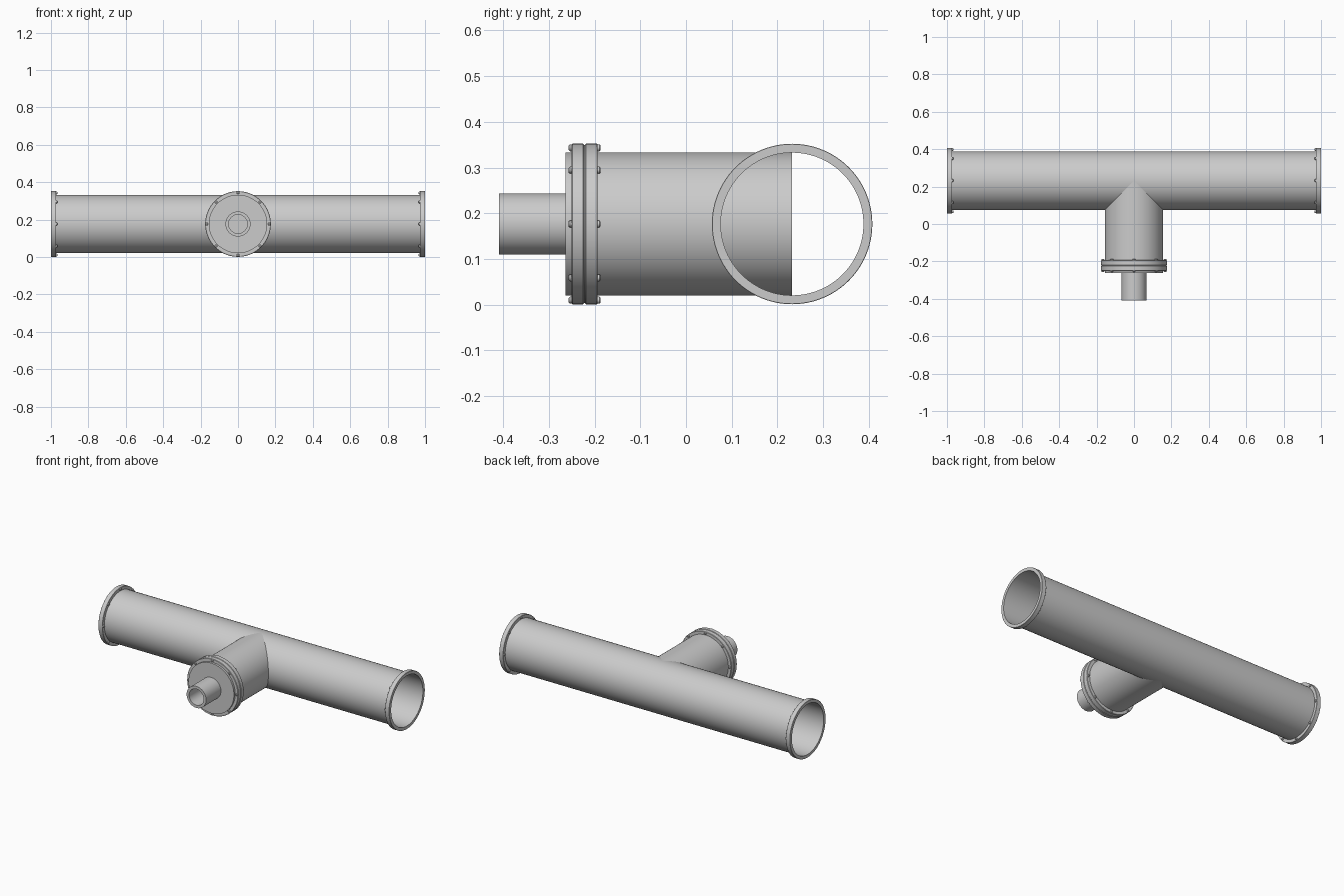
import bpy, math
from mathutils import Matrix, Vector

if "Cube" in bpy.data.objects:
    bpy.data.objects.remove(bpy.data.objects["Cube"])

CY, CZ = 0.232, 0.1765       # centre of the main pipe
R_PIPE, R_FLANGE = 0.156, 0.1755
X, Y = Vector((1, 0, 0)), Vector((0, 1, 0))


def lathe(name, profiles, origin, axis, seg=96, closed=True):
    """Revolve (distance along axis, radius) profiles around an axis."""
    side = axis.cross(Vector((0, 0, 1))).normalized()
    up = side.cross(axis)
    verts, faces = [], []
    for prof, centre in profiles:
        base, n = len(verts), len(prof)
        for i in range(seg):
            a = 2 * math.pi * i / seg
            d = side * math.cos(a) + up * math.sin(a)
            verts += [centre + Vector(origin) + axis * t + d * r for t, r in prof]
        for i in range(seg):
            j = (i + 1) % seg
            for k in range(n if closed else n - 1):
                m = (k + 1) % n
                faces.append((base + i * n + k, base + j * n + k,
                              base + j * n + m, base + i * n + m))
    mesh = bpy.data.meshes.new(name)
    mesh.from_pydata([tuple(v) for v in verts], [], faces)
    ob = bpy.data.objects.new(name, mesh)
    bpy.context.collection.objects.link(ob)
    # merge axis points and fix normals
    import bmesh
    bm = bmesh.new()
    bm.from_mesh(mesh)
    bmesh.ops.remove_doubles(bm, verts=bm.verts, dist=1e-5)
    bmesh.ops.recalc_face_normals(bm, faces=bm.faces)
    bm.to_mesh(mesh)
    bm.free()
    bpy.ops.object.select_all(action='DESELECT')
    ob.select_set(True)
    bpy.context.view_layer.objects.active = ob
    bpy.ops.object.shade_smooth_by_angle(angle=math.radians(30))
    return ob


def ring(a, b, r_in, r_out, c=0.002):
    """Washer profile with chamfered outer rim."""
    return [(a, r_in), (a, r_out - c), (a + c, r_out),
            (b - c, r_out), (b, r_out - c), (b, r_in)]


def bolts(name, origin, axis):
    """Eight bolt heads standing on a flange face, pointing along axis."""
    side = axis.cross(Vector((0, 0, 1))).normalized()
    head = [(-0.001, 0), (-0.001, 0.0075), (0.004, 0.0075), (0.0065, 0.005), (0.0065, 0)]
    spots = []
    for i in range(8):
        a = math.pi * i / 4
        d = side * math.cos(a) + Vector((0, 0, 1)) * math.sin(a)
        spots.append((head, d * 0.1665))
    lathe(name, spots, origin, axis, seg=16, closed=False)


ZERO = Vector()
main = (0, CY, CZ)
branch = (0, 0, CZ)

# thin-walled pipes; the branch runs in to the main axis
lathe("main_pipe", [([(-1, R_PIPE), (1, R_PIPE)], ZERO)], main, X, closed=False)
lathe("branch_pipe", [([(-0.25, R_PIPE), (CY, R_PIPE)], ZERO)], branch, Y, closed=False)

# end flanges with bolts on their inner faces
for s, label in ((-1, "left"), (1, "right")):
    a, b = sorted((s * 0.972, s * 1.0))
    lathe(label + "_flange", [(ring(a, b, R_PIPE, R_FLANGE, 0.001), ZERO)], main, X)
    bolts(label + "_flange_bolts", (s * 0.972, CY, CZ), X * -s)

# bolted flange pair on the branch, with a gasket between
lathe("branch_flange", [(ring(-0.221, -0.193, R_PIPE, R_FLANGE), ZERO)], branch, Y)
lathe("cover_flange", [(ring(-0.250, -0.223, R_PIPE, R_FLANGE), ZERO)], branch, Y)
lathe("gasket", [(ring(-0.224, -0.220, R_PIPE, 0.173, 0.0005), ZERO)], branch, Y)
bolts("branch_flange_bolts", (0, -0.193, CZ), Y)
bolts("cover_flange_bolts", (0, -0.250, CZ), -Y)

# blank cover plate and the small outlet tube
lathe("cover_plate", [([(-0.263, 0), (-0.263, R_PIPE), (-0.249, R_PIPE), (-0.249, 0)], ZERO)],
      branch, Y, closed=False)
lathe("outlet_tube", [([(-0.409, 0.050), (-0.409, 0.067), (-0.262, 0.067), (-0.262, 0.050)], ZERO)],
      branch, Y)
